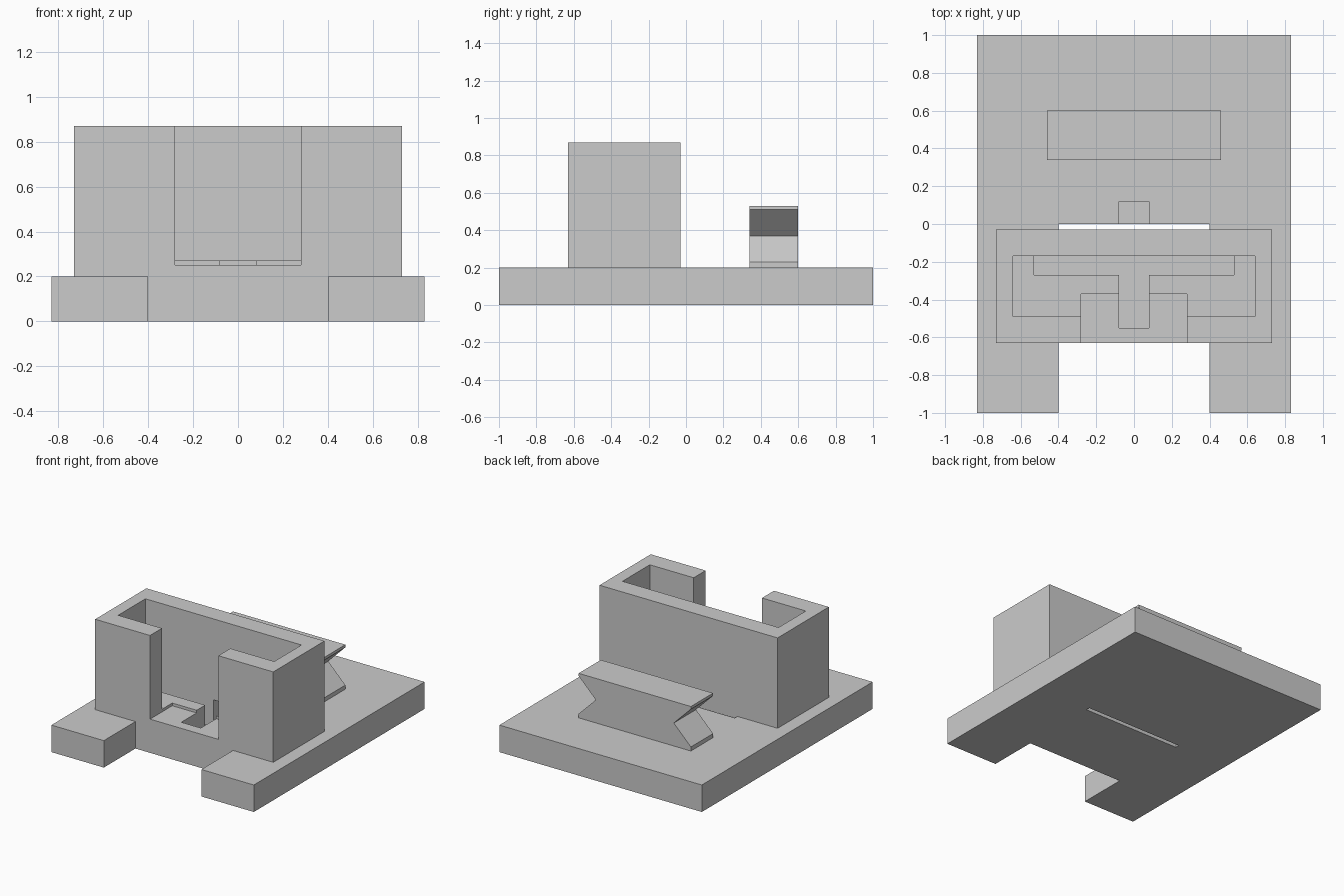
import bpy
import bmesh

cube = bpy.data.objects.get("Cube")
if cube:
    bpy.data.objects.remove(cube, do_unlink=True)

grey = bpy.data.materials.new("light_grey")
grey.use_nodes = True
colour = (0.6, 0.6, 0.6, 1)
grey.diffuse_color = colour
grey.node_tree.nodes["Principled BSDF"].inputs["Base Color"].default_value = colour


def prism(name, points, axis, low, high):
    """Extrude a closed outline along z, or along y for an x-z outline."""
    bm = bmesh.new()

    def place(a, b, c):
        return (a, b, c) if axis == "z" else (a, c, b)
    face = bm.faces.new([bm.verts.new(place(a, b, low)) for a, b in points])
    extruded = bmesh.ops.extrude_face_region(bm, geom=[face])["geom"]
    for v in extruded:
        if isinstance(v, bmesh.types.BMVert):
            v.co["xyz".index(axis)] = high
    bmesh.ops.recalc_face_normals(bm, faces=bm.faces)
    mesh = bpy.data.meshes.new(name)
    bm.to_mesh(mesh)
    bm.free()
    mesh.materials.append(grey)
    obj = bpy.data.objects.new(name, mesh)
    bpy.context.collection.objects.link(obj)
    return obj


def box(name, half_width, y0, y1, z0, z1):
    w = half_width
    return prism(name, [(-w, y0), (w, y0), (w, y1), (-w, y1)], "z", z0, z1)


def combine(target, tool, operation):
    """Apply a boolean and discard its tool."""
    tool.hide_render = True
    mod = target.modifiers.new("boolean", "BOOLEAN")
    mod.operation = operation
    mod.solver = "EXACT"
    mod.object = tool
    bpy.context.view_layer.objects.active = target
    bpy.ops.object.modifier_apply(modifier=mod.name)
    bpy.data.objects.remove(tool, do_unlink=True)


# Base plate with two front legs
right_half = [(0.4, -0.63), (0.4, -1), (0.83, -1), (0.83, 1)]
outline = right_half + [(-x, y) for x, y in reversed(right_half)]
body = prism("base_and_holder", outline, "z", 0, 0.2)

# Upright holder
combine(body, box("holder_block", 0.73, -0.63, -0.03, 0.1, 0.87), "UNION")

# Pocket, front opening, deep groove, cable channel and rear slot
cuts = [
    ("pocket", 0.64, -0.49, -0.17, 0.27, 1),
    ("front_opening", 0.28, -0.7, -0.37, 0.25, 1),
    ("groove", 0.53, -0.27, -0.17, 0.07, 0.5),
    ("cable_channel", 0.08, -0.55, 0.12, 0.07, 0.27),
    ("rear_slot", 0.4, -0.03, 0, -0.1, 0.5),
]
for cut in cuts:
    combine(body, box(*cut), "DIFFERENCE")

# Rear cable cleat with V-shaped ends
side = [(0.46, 0.2), (0.46, 0.23), (0.32, 0.37), (0.46, 0.51), (0.46, 0.53)]
profile = side + [(-x, z) for x, z in reversed(side)]
prism("cable_cleat", profile, "y", 0.34, 0.6)
